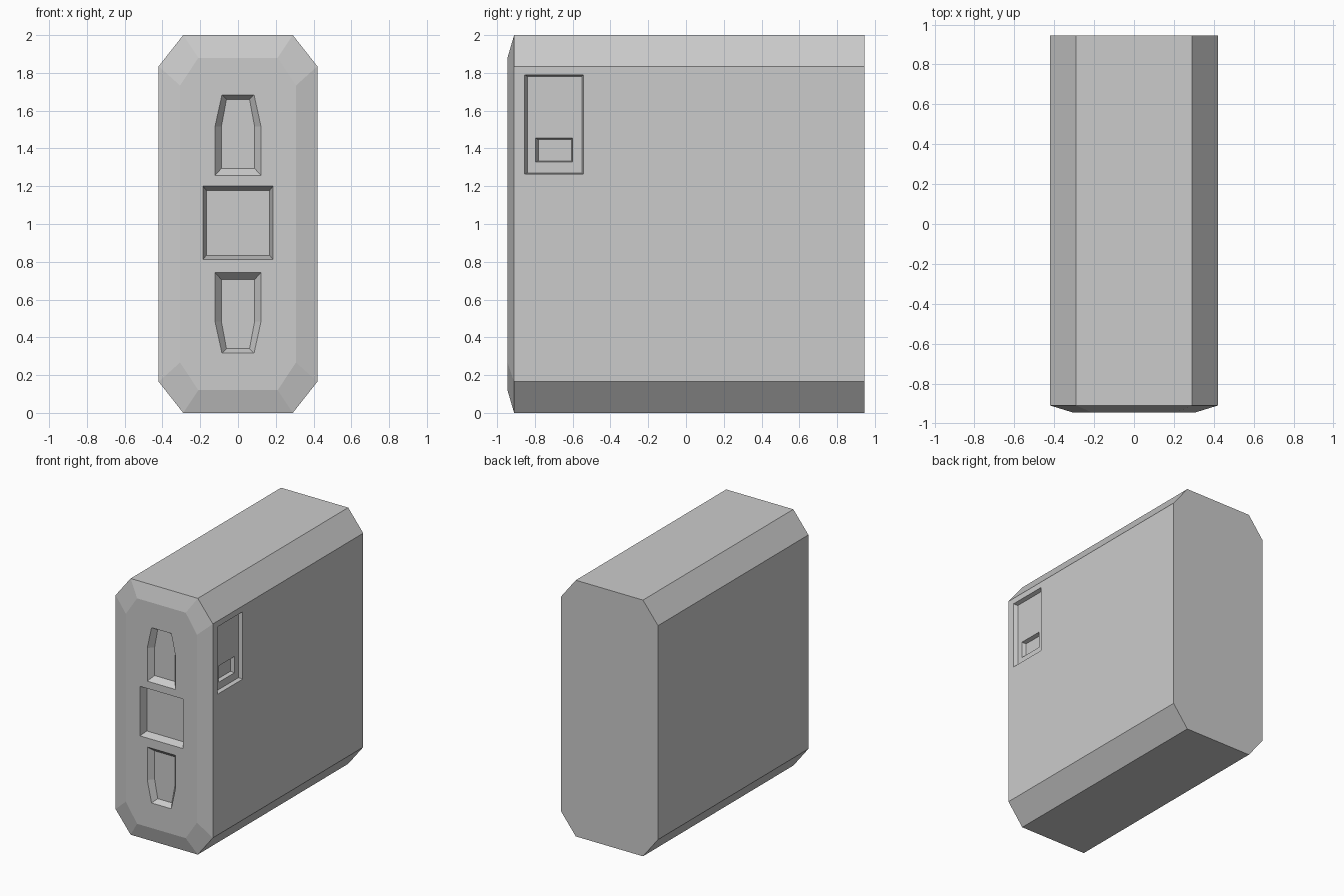
import bpy, bmesh

if "Cube" in bpy.data.objects:
    bpy.data.objects.remove(bpy.data.objects["Cube"])


def loft(name, rings):
    """Closed solid skinned through rings with equal point counts."""
    bm = bmesh.new()
    loops = [[bm.verts.new(p) for p in ring] for ring in rings]
    for a, b in zip(loops, loops[1:]):
        for i in range(len(a)):
            j = (i + 1) % len(a)
            bm.faces.new((a[i], a[j], b[j], b[i]))
    bm.faces.new(loops[0])
    bm.faces.new(loops[-1])
    bmesh.ops.recalc_face_normals(bm, faces=bm.faces)
    mesh = bpy.data.meshes.new(name)
    bm.to_mesh(mesh)
    bm.free()
    obj = bpy.data.objects.new(name, mesh)
    bpy.context.collection.objects.link(obj)
    return obj


def octagon(y, flat, wide, high, shoulder):
    """Octagon in the xz plane, centred on z = 1."""
    pts = [(flat, high), (wide, shoulder), (wide, -shoulder), (flat, -high),
           (-flat, -high), (-wide, -shoulder), (-wide, shoulder), (-flat, high)]
    return [(x, y, 1 + z) for x, z in pts]


def rect(a0, a1, b0, b1):
    return [(a0, b0), (a1, b0), (a1, b1), (a0, b1)]


def cut(body, name, outer, inner, depth, place):
    """Carve a tapered pocket; place(u, v, d) maps to a point d below the face."""
    cutter = loft(name, [[place(u, v, d) for u, v in pts] for pts, d in
                         ((outer, -0.02), (outer, 0), (inner, depth))])
    cutter.hide_render = True
    mod = body.modifiers.new(name, 'BOOLEAN')
    mod.operation = 'DIFFERENCE'
    mod.solver = 'EXACT'
    mod.object = cutter
    bpy.context.view_layer.objects.active = body
    bpy.ops.object.modifier_apply(modifier=name)
    bpy.data.objects.remove(cutter)


# Casing: octagonal block with bevelled front
body = loft("casing", [octagon(0.945, 0.29, 0.42, 1.0, 0.835),
                       octagon(-0.91, 0.29, 0.42, 1.0, 0.835),
                       octagon(-0.945, 0.21, 0.307, 0.88, 0.733)])


def front(u, v, d):
    return (u, -0.945 + d, 1 + v)


# Square socket in the middle of the front
cut(body, "square_socket", rect(-0.185, 0.185, -0.187, 0.2),
    rect(-0.168, 0.168, -0.167, 0.178), 0.06, front)


def tapered(tip, wide, low, shoulder, high, s):
    pts = [(-wide, low), (wide, low), (wide, shoulder),
           (tip, high), (-tip, high), (-wide, shoulder)]
    return [(x, s * z) for x, z in pts]


# Tapered slots above and below the socket, mirrored
for name, s in (("upper_slot", 1), ("lower_slot", -1)):
    cut(body, name, tapered(0.085, 0.122, 0.257, 0.515, 0.684, s),
        tapered(0.061, 0.088, 0.294, 0.515, 0.66, s), 0.042, front)

# Stepped latch recess on the right side
cut(body, "latch_recess", rect(-0.855, -0.542, 1.264, 1.79),
    rect(-0.84, -0.551, 1.271, 1.781), 0.03,
    lambda u, v, d: (0.42 - d, u, v))
cut(body, "latch_button_recess", rect(-0.796, -0.6, 1.328, 1.455),
    rect(-0.782, -0.607, 1.334, 1.447), 0.03,
    lambda u, v, d: (0.39 - d, u, v))
